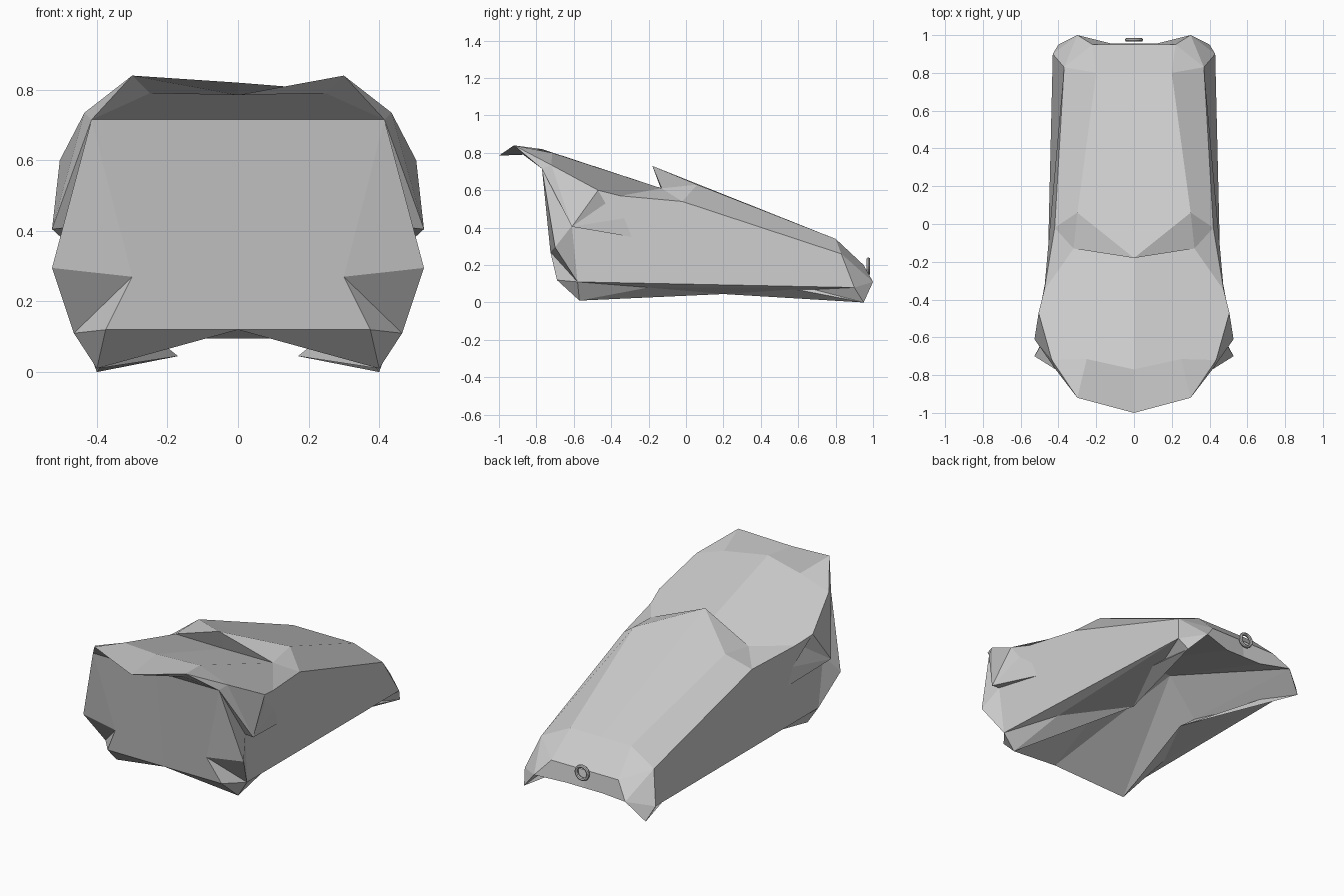
import bpy, bmesh, math

cube = bpy.data.objects.get("Cube")
if cube:
    bpy.data.objects.remove(cube, do_unlink=True)

# One flat grey for everything
grey = bpy.data.materials.new("plain grey")
grey.use_nodes = True
colour = (0.6, 0.6, 0.6, 1)
grey.diffuse_color = colour
grey.node_tree.nodes["Principled BSDF"].inputs["Base Color"].default_value = colour

# Named corners of the +x half, grouped by part
hood = dict(
    tip=(0, -1, .785), brow=(.3, -.92, .84), inner=(.25, -.87, .79),
    ridge_mid=(0, -.77, .82), ridge=(.25, -.715, .8),
    temple=(.435, -.72, .735), jaw=(.415, -.77, .715),
    notch_mid=(0, -.135, .61), notch=(.32, -.13, .61), waist=(.475, -.35, .57))
front = dict(
    head_mid=(0, -.87, .79), neck_mid=(0, -.77, .715), dent=(.3, -.725, .27),
    chin_mid=(0, -.69, .12), chin=(.375, -.69, .12),
    wing=(.527, -.7, .295), hip=(.465, -.58, .11), foot=(.4, -.57, 0.01))
cheek = dict(
    cheek_top=(.505, -.47, .6), cheek_low=(.527, -.61, .405),
    cheek_root=(.475, -.61, .41), step=(.477, -.43, .53),
    step_low=(.471, -.33, .45), cheek_end=(.467, -.29, .35))
back = dict(
    peak=(0, -.18, .73), crest_mid=(0, .02, .65), crest=(.3, .06, .63),
    shoulder=(.42, -.02, .54), tail_mid=(0, .8, .34), tail=(.2, .8, .34),
    haunch=(.37, .83, .26), heel=(.43, .9, .08), spur=(.3, 1, .11),
    claw=(.4, .95, 0), lip_mid=(0, .95, .2), lip=(.22, .95, .2),
    sill_mid=(0, .955, .095), sill=(.12, .955, .095))
belly = dict(
    side_keel=(.39, -.2, .08), keel=(.17, .2, .045), pocket=(.3, .17, .15),
    vault_mid=(0, .17, .365), vault=(.12, .17, .365))
corners = hood | front | cheek | back | belly

# Facets of the half shell, part by part
hood_faces = """
tip brow ridge ridge_mid
brow temple ridge
brow jaw temple
brow inner jaw
tip inner brow
tip inner head_mid
ridge_mid ridge temple cheek_top waist notch notch_mid"""
front_faces = """
head_mid inner jaw neck_mid
neck_mid jaw dent chin chin_mid
jaw dent wing
dent wing hip
dent hip chin
chin hip foot
jaw wing cheek_root
cheek_root hip wing"""
cheek_faces = """
temple jaw cheek_low
temple cheek_low cheek_top
jaw cheek_low cheek_root
cheek_top cheek_low step
step cheek_low step_low
step_low cheek_low cheek_end
cheek_end cheek_root cheek_low"""
side_faces = """
cheek_top step step_low cheek_end cheek_root hip heel haunch shoulder waist
hip foot side_keel
hip side_keel heel
side_keel keel heel"""
back_faces = """
peak notch notch_mid
peak notch crest
peak crest crest_mid
notch shoulder crest
notch waist shoulder
crest_mid crest tail tail_mid
crest shoulder haunch tail
tail_mid tail lip lip_mid
tail haunch lip
haunch heel spur
haunch spur lip
heel claw spur
lip_mid lip spur sill sill_mid"""
belly_faces = """
heel keel claw
keel pocket claw
sill_mid sill vault vault_mid
sill spur vault
spur pocket vault
spur claw pocket
foot side_keel keel
foot keel pocket
foot pocket vault
foot vault chin_mid
foot chin chin_mid
chin_mid vault vault_mid"""
facets = (hood_faces + front_faces + cheek_faces + side_faces
          + back_faces + belly_faces).strip().splitlines()


def build_shell(name):
    """Both mirrored halves of the shell, welded along the middle."""
    bm = bmesh.new()
    for side in (1, -1):
        verts = {k: bm.verts.new((x * side, y, z)) for k, (x, y, z) in corners.items()}
        for line in facets:
            ring = [verts[k] for k in line.split()]
            bm.faces.new(ring if side > 0 else ring[::-1])
    bmesh.ops.remove_doubles(bm, verts=bm.verts[:], dist=0.0005)
    bmesh.ops.recalc_face_normals(bm, faces=bm.faces[:])
    mesh = bpy.data.meshes.new(name)
    bm.to_mesh(mesh)
    bm.free()
    mesh.materials.append(grey)
    shell = bpy.data.objects.new(name, mesh)
    bpy.context.collection.objects.link(shell)


build_shell("body_shell")

# Small ring standing on the rear lip
bpy.ops.mesh.primitive_torus_add(
    major_radius=.038, minor_radius=.01, major_segments=20, minor_segments=8,
    location=(0, .975, .193), rotation=(math.pi / 2, 0, 0))
tail_ring = bpy.context.object
tail_ring.name = "tail_ring"
tail_ring.data.materials.append(grey)
